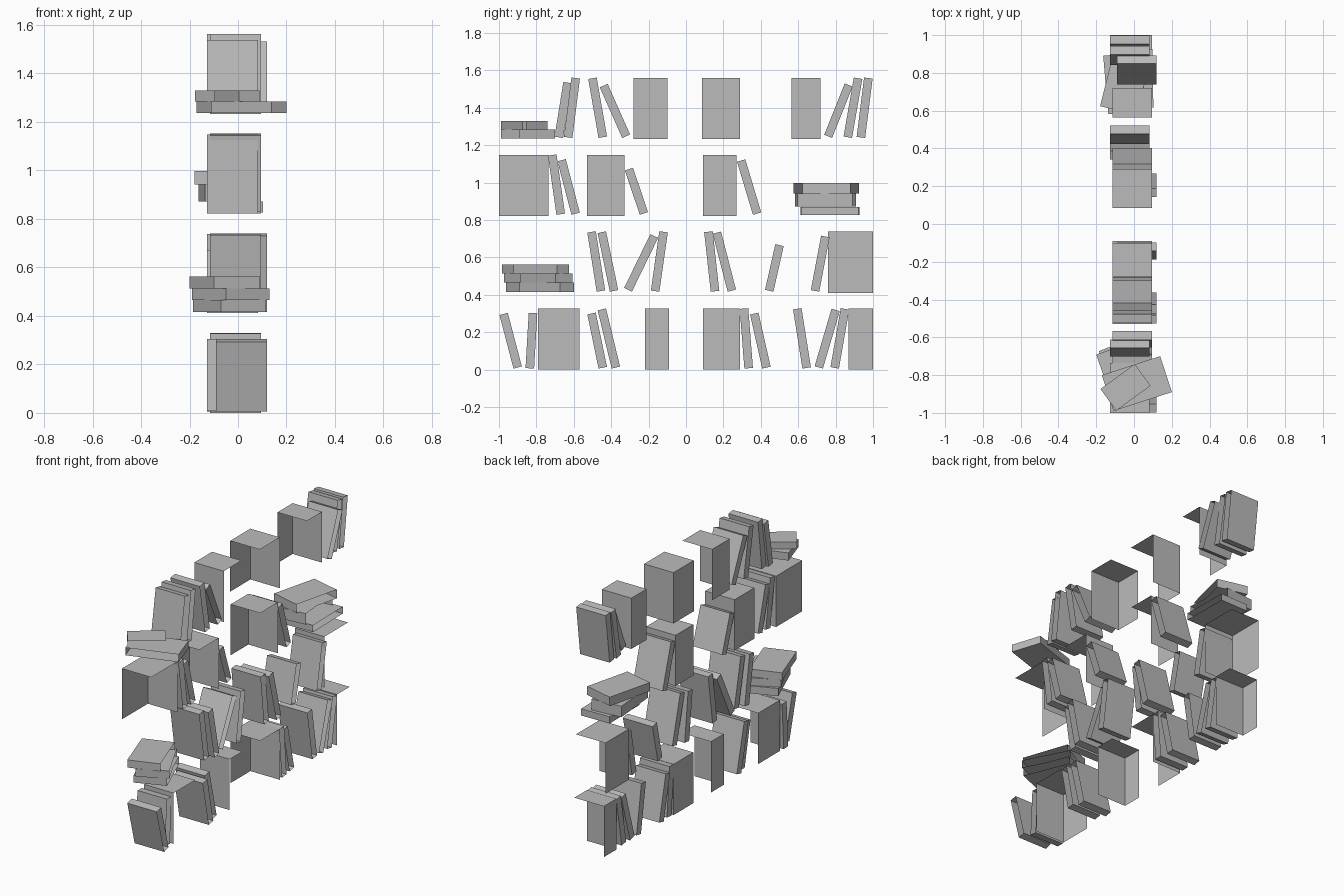
import bpy, bmesh, math
from mathutils import Matrix, Vector

if "Cube" in bpy.data.objects:
    bpy.data.objects.remove(bpy.data.objects["Cube"], do_unlink=True)

grey = bpy.data.materials.new("plain grey")
grey.use_nodes = True
grey.diffuse_color = (0.5, 0.5, 0.5, 1)
grey.node_tree.nodes["Principled BSDF"].inputs["Base Color"].default_value = grey.diffuse_color

BACK, BOTTOM = Vector((1, 0, 0)), Vector((0, 0, -1))
PITCH = 0.411                              # height from one shelf to the next
DEPTH, THICK, BLOCK_HEIGHT = 0.21, 0.046, 0.327
TALL, MEDIUM, SMALL = 0.32, 0.296, 0.25    # book heights
FRONT, FLUSH, REAR = -0.022, -0.01, 0.015  # how far a book is pushed in


def open_box(name, size, place, missing):
    """Box without the faces whose normals are listed in missing."""
    bm = bmesh.new()
    bmesh.ops.create_cube(bm, size=1)
    bm.normal_update()
    gone = [f for f in bm.faces if any(f.normal.dot(n) > 0.9 for n in missing)]
    bmesh.ops.delete(bm, geom=gone, context="FACES")
    bm.transform(place @ Matrix.Diagonal((*size, 1)))
    mesh = bpy.data.meshes.new(name)
    bm.to_mesh(mesh)
    bm.free()
    mesh.materials.append(grey)
    bpy.context.collection.objects.link(bpy.data.objects.new(name, mesh))


def block(shelf, wall, end, x=FLUSH):
    """Upright run of books, open at the back, below and toward its wall."""
    size = (DEPTH, abs(end - wall), BLOCK_HEIGHT)
    place = Matrix.Translation((x, (wall + end) / 2, shelf * PITCH + BLOCK_HEIGHT / 2))
    toward_wall = Vector((0, math.copysign(1, wall - end), 0))
    open_box("upright_block", size, place, [BACK, BOTTOM, toward_wall])


def lean(shelf, height, x, *books):
    """Books tilted along the shelf, each given by its bottom y and top y."""
    for low, high in books:
        angle = math.asin((high - low) / height)
        rise = height * math.cos(angle) + THICK * abs(math.sin(angle))
        z = shelf * PITCH + 0.006 + rise / 2
        place = Matrix.Translation((x, (low + high) / 2, z)) @ Matrix.Rotation(-angle, 4, "X")
        open_box("leaning_book", (DEPTH, THICK, height), place, [BACK])


def lying(shelf, level, x, y, turn, length=0.31, depth=0.2, thick=0.049):
    """Book lying flat, its underside at the given level above the shelf."""
    z = shelf * PITCH + level + thick / 2
    place = Matrix.Translation((x, y, z)) @ Matrix.Rotation(math.radians(turn), 4, "Z")
    open_box("lying_book", (depth, length, thick), place, [BACK])


# Lowest shelf
block(0, -.57, -.79)
block(0, -.09, -.22)
block(0, .09, .29)
block(0, 1, .87)
lean(0, MEDIUM, REAR, (-.9, -.975), (-.445, -.505))
lean(0, MEDIUM, FRONT, (-.835, -.818), (.43, .365))
lean(0, TALL, FLUSH, (-.375, -.45), (.335, .31), (.645, .595), (.71, .8), (.795, .85))

# Second shelf
block(1, 1, .76, FRONT)
lean(1, TALL, FLUSH, (-.455, -.505), (-.31, -.17), (.155, .12))
lean(1, TALL, REAR, (-.385, -.45), (-.165, -.12), (.245, .165))
lean(1, SMALL, FRONT, (.445, .5))
lean(1, MEDIUM, FLUSH, (.69, .745))
lying(1, .005, -.035, -.78, 22)
lying(1, .054, -.03, -.79, 27)
lying(1, .103, -.055, -.805, 19)

# Third shelf
block(2, -1, -.735, FRONT)
block(2, -.53, -.33)
block(2, .09, .27)
lean(2, TALL, FLUSH, (-.67, -.715))
lean(2, MEDIUM, FLUSH, (-.59, -.665), (.38, .295))
lean(2, SMALL, FLUSH, (-.225, -.305))
lying(2, .005, 0, .77, 1, thick=.044)
lying(2, .05, -.05, .745, 5, thick=.07)
lying(2, .12, -.045, .75, -14, thick=.056)

# Top shelf
block(3, -.1, -.28)
block(3, .085, .29)
block(3, .565, .72)
lean(3, MEDIUM, FRONT, (-.68, -.633))
lean(3, MEDIUM, FLUSH, (-.32, -.44))
lean(3, MEDIUM, REAR, (.76, .87))
lean(3, TALL, FLUSH, (-.63, -.59), (-.445, -.5))
lean(3, TALL, FRONT, (.865, .92), (.935, .975))
lying(3, .003, .015, -.845, -72, length=.325)
lying(3, .052, -.045, -.865, -54, length=.225, depth=.142, thick=.045)
